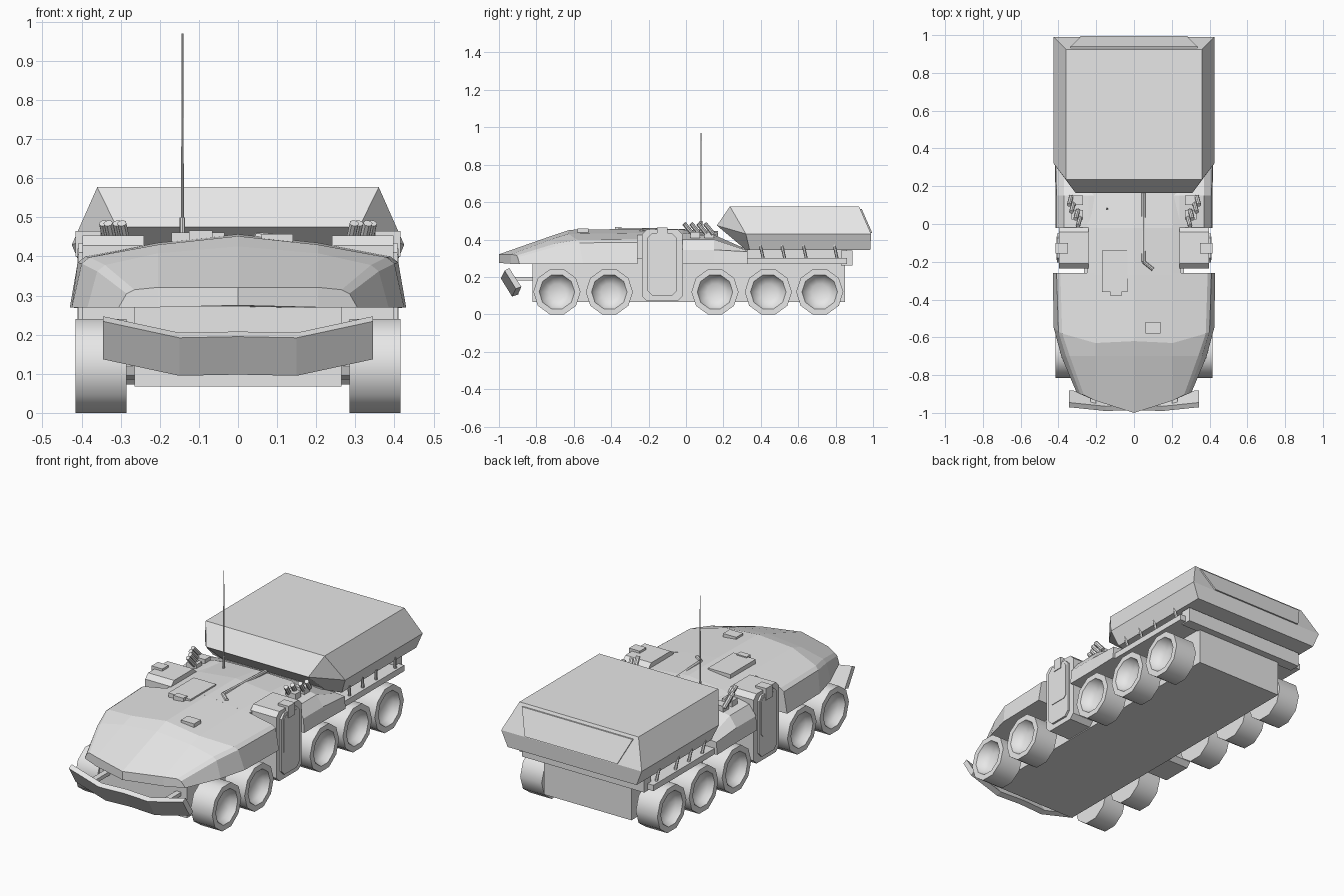
import bpy, bmesh
from math import radians, pi, sin, cos
from mathutils import Vector

default_cube = bpy.data.objects.get("Cube")
if default_cube:
    bpy.data.objects.remove(default_cube, do_unlink=True)

paint = bpy.data.materials.new("light_grey_paint")
paint.use_nodes = True
paint.diffuse_color = (0.8, 0.8, 0.8, 1)
for node in paint.node_tree.nodes:
    if node.type == "BSDF_PRINCIPLED":
        node.inputs["Base Color"].default_value = paint.diffuse_color


def build(name, verts, faces):
    """Make a clean mesh object with outward normals."""
    mesh = bpy.data.meshes.new(name)
    mesh.from_pydata(verts, [], faces)
    bm = bmesh.new()
    bm.from_mesh(mesh)
    bmesh.ops.remove_doubles(bm, verts=bm.verts, dist=0.0005)
    bmesh.ops.recalc_face_normals(bm, faces=bm.faces)
    bm.to_mesh(mesh)
    bm.free()
    mesh.materials.append(paint)
    obj = bpy.data.objects.new(name, mesh)
    bpy.context.collection.objects.link(obj)
    return obj


def loft(name, rings, end_cap=None):
    """Skin closed rings of equal length; end_cap lists faces of the last ring."""
    count, last = len(rings[0]), len(rings) - 1
    verts = [point for ring in rings for point in ring]
    faces = [(r * count + i, r * count + (i + 1) % count,
              (r + 1) * count + (i + 1) % count, (r + 1) * count + i)
             for r in range(last) for i in range(count)]
    faces.append(tuple(range(count)))
    for face in end_cap or [range(count)]:
        faces.append(tuple(last * count + i for i in face))
    return build(name, verts, faces)


def mirrored(half):
    """Complete a half ring that may start and end on the centre line."""
    return half + [(-x, y, z) for x, y, z in reversed(half) if x > 0]


def section(y, half):
    return mirrored([(x, y, z) for x, z in half])


def box(name, low, high):
    corners = [(0, 0), (1, 0), (1, 1), (0, 1)]
    ends = (low, high)
    return loft(name, [[(ends[i][0], ends[j][1], e[2]) for i, j in corners] for e in ends])


def side_plate(name, side, x_range, y_range, z_range, cut):
    """Chamfered rectangle in the side plane, given thickness along x."""
    (y0, y1), (z0, z1) = y_range, z_range
    outline = [(y0 + cut, z0), (y1 - cut, z0), (y1, z0 + cut), (y1, z1 - cut),
               (y1 - cut, z1), (y0 + cut, z1), (y0, z1 - cut), (y0, z0 + cut)]
    return loft(name, [[(side * x, y, z) for y, z in outline] for x in x_range])


def rod(name, start, end, radius, tip=None, sides=8):
    start, end = Vector(start), Vector(end)
    turn = (end - start).to_track_quat("Z", "Y")
    rings = []
    for centre, size in ((start, radius), (end, tip or radius)):
        rings.append([centre + turn @ Vector((size * cos(2 * pi * i / sides),
                      size * sin(2 * pi * i / sides), 0)) for i in range(sides)])
    return loft(name, rings)


def wheel(name, side, y):
    """Ten sided tyre with a dished hub on the outer face."""
    profile = [(0.285, 0.126), (0.415, 0.126), (0.415, 0.095), (0.385, 0.08), (0.365, 0.045)]
    rings = [[(side * x, y + r * cos(pi * i / 5), 0.12 + r * sin(pi * i / 5))
              for i in range(10)] for x, r in profile]
    obj = loft(name, rings)
    bpy.ops.object.select_all(action="DESELECT")
    obj.select_set(True)
    bpy.context.view_layer.objects.active = obj
    bpy.ops.object.shade_smooth_by_angle(angle=radians(50))


# Lower hull and rear shelf
box("lower_hull", (-0.265, -0.82, 0.067), (0.265, 0.85, 0.30))
box("rear_shelf", (-0.405, 0.32, 0.268), (0.405, 0.86, 0.30))
box("rear_crossmember", (-0.37, 0.83, 0.262), (0.37, 0.89, 0.34))
box("cargo_base", (-0.3, 0.3, 0.29), (0.3, 0.86, 0.36))

# Faceted front body, from the doors forward to the pointed nose
rear_half = [(0, 0.27), (0.205, 0.27), (0.43, 0.27), (0.41, 0.385),
             (0.39, 0.4), (0.205, 0.435), (0, 0.457)]
shoulder = mirrored([(0, -0.63, 0.27), (0.205, -0.63, 0.27), (0.425, -0.55, 0.27),
                     (0.4, -0.57, 0.382), (0.38, -0.58, 0.398),
                     (0.205, -0.63, 0.43), (0, -0.62, 0.452)])
cheek = mirrored([(0, -0.7, 0.27), (0.205, -0.7, 0.27), (0.385, -0.7, 0.27),
                  (0.36, -0.7, 0.362), (0.34, -0.7, 0.378),
                  (0.205, -0.7, 0.408), (0, -0.7, 0.426)])
nose = mirrored([(0, -1, 0.275), (0.205, -0.935, 0.27), (0.305, -0.89, 0.27),
                 (0.285, -0.9, 0.305), (0.265, -0.905, 0.315),
                 (0.205, -0.935, 0.321), (0, -1, 0.321)])
loft("front_body", [section(-0.26, rear_half), shoulder, cheek, nose],
     [(0, 1, 5, 6), (1, 2, 3, 4, 5), (0, 11, 7, 6), (11, 10, 9, 8, 7)])

# Middle roof and the flared body over the rear wheels
roof_half = [(0, 0.25), (0.25, 0.25), (0.25, 0.425), (0.205, 0.435), (0, 0.457)]
tail_half = [(0, 0.25), (0.25, 0.25), (0.25, 0.41), (0.205, 0.425), (0, 0.43)]
loft("middle_roof", [section(-0.27, roof_half), section(-0.02, roof_half),
                     section(0.17, tail_half)])
flare = [(0.415, 0.268), (0.41, 0.345), (0.37, 0.4), (0.24, 0.425)]
flare_end = [(0.42, 0.268), (0.415, 0.335), (0.37, 0.34), (0.24, 0.345)]
loft("rear_body", [section(-0.02, flare), section(0.15, flare), section(0.33, flare_end)])

# Angular cargo box: roof, waist and underside
box_roof = mirrored([(0.36, 0.235, 0.577), (0.36, 0.235, 0.577), (0.36, 0.925, 0.577)])
box_waist = mirrored([(0.31, 0.165, 0.475), (0.425, 0.32, 0.43), (0.425, 0.99, 0.43)])
box_floor = mirrored([(0.31, 0.32, 0.345), (0.39, 0.34, 0.345), (0.39, 0.985, 0.345)])
loft("cargo_box", [box_floor, box_waist, box_roof])
gate = [(0.28, 0.988, 0.435), (0.335, 0.932, 0.562)]
loft("tail_gate", [[(s * x, y + d, z) for x, y, z in gate for s in (-1, 1)][:2]
                   + [(s * x, y + d, z) for x, y, z in gate[1:] for s in (1, -1)]
                   for d in (-0.004, 0.008)])

# Front bumper: swept, angled plate on two arms
rings = []
for x, y, z in ((-0.345, 0.02, 0.042), (-0.15, 0, 0), (0, 0.005, 0.003),
                (0.15, 0, 0), (0.345, 0.02, 0.042)):
    rings.append([(x, -0.99 + y, 0.192 + z), (x, -0.93 + y, 0.095 + z),
                  (x, -0.9 + y, 0.105 + z), (x, -0.965 + y, 0.205 + z)])
loft("front_bumper", rings)

for side, label in ((1, "left"), (-1, "right")):
    def at(x, y, z):
        return (side * x, y, z)

    # Wheels and axle stubs
    for number, y in enumerate((-0.69, -0.41, 0.155, 0.44, 0.715), 1):
        wheel(f"{label}_wheel_{number}", side, y)
        rod(f"{label}_axle_{number}", at(0.2, y, 0.12), at(0.3, y, 0.12), 0.035)

    box(f"{label}_bumper_arm", at(0.2, -0.95, 0.18), at(0.23, -0.8, 0.2))

    # Door pod with its panel, handle plate and top bracket
    side_plate(f"{label}_door_pod", side, (0.24, 0.397), (-0.235, -0.018), (0.072, 0.453), 0.025)
    side_plate(f"{label}_door", side, (0.39, 0.408), (-0.205, -0.05), (0.1, 0.435), 0.025)
    side_plate(f"{label}_door_inset", side, (0.4, 0.411), (-0.19, -0.065), (0.21, 0.42), 0.015)
    box(f"{label}_door_bracket", at(0.35, -0.155, 0.4), at(0.415, -0.1, 0.465))

    # Smoke launchers in two pairs
    for number in range(4):
        y = 0.015 + 0.037 * number
        x = 0.285 + 0.035 * (number // 2) + 0.012 * (number % 2)
        rod(f"{label}_launcher_{number + 1}", at(x, y + 0.02, 0.43),
            at(x + 0.012, y - 0.025, 0.485), 0.012)
    for number, y in enumerate((0.025, 0.1), 1):
        box(f"{label}_launcher_mount_{number}", at(0.27, y, 0.4), at(0.33, y + 0.05, 0.44))

    # Struts between the shelf and the cargo box
    for number, y in enumerate((0.405, 0.52, 0.635, 0.8), 1):
        rod(f"{label}_strut_{number}", at(0.385, y + 0.01, 0.29),
            at(0.395, y - 0.01, 0.38), 0.008, sides=6)

# Roof fittings
box("roof_hatch", (-0.17, -0.36, 0.43), (-0.035, -0.14, 0.461))
box("hatch_periscope", (-0.125, -0.38, 0.435), (-0.065, -0.345, 0.467))
box("vision_block", (0.06, -0.58, 0.43), (0.14, -0.52, 0.458))
rod("roof_conduit", (0.05, -0.2, 0.452), (0.05, 0.17, 0.436), 0.01)
rod("conduit_bend", (0.05, -0.2, 0.452), (0.1, -0.24, 0.447), 0.01)
rod("antenna_base", (-0.142, 0.08, 0.42), (-0.142, 0.08, 0.5), 0.007)
rod("antenna", (-0.142, 0.08, 0.45), (-0.142, 0.08, 0.97), 0.004, 0.002)
